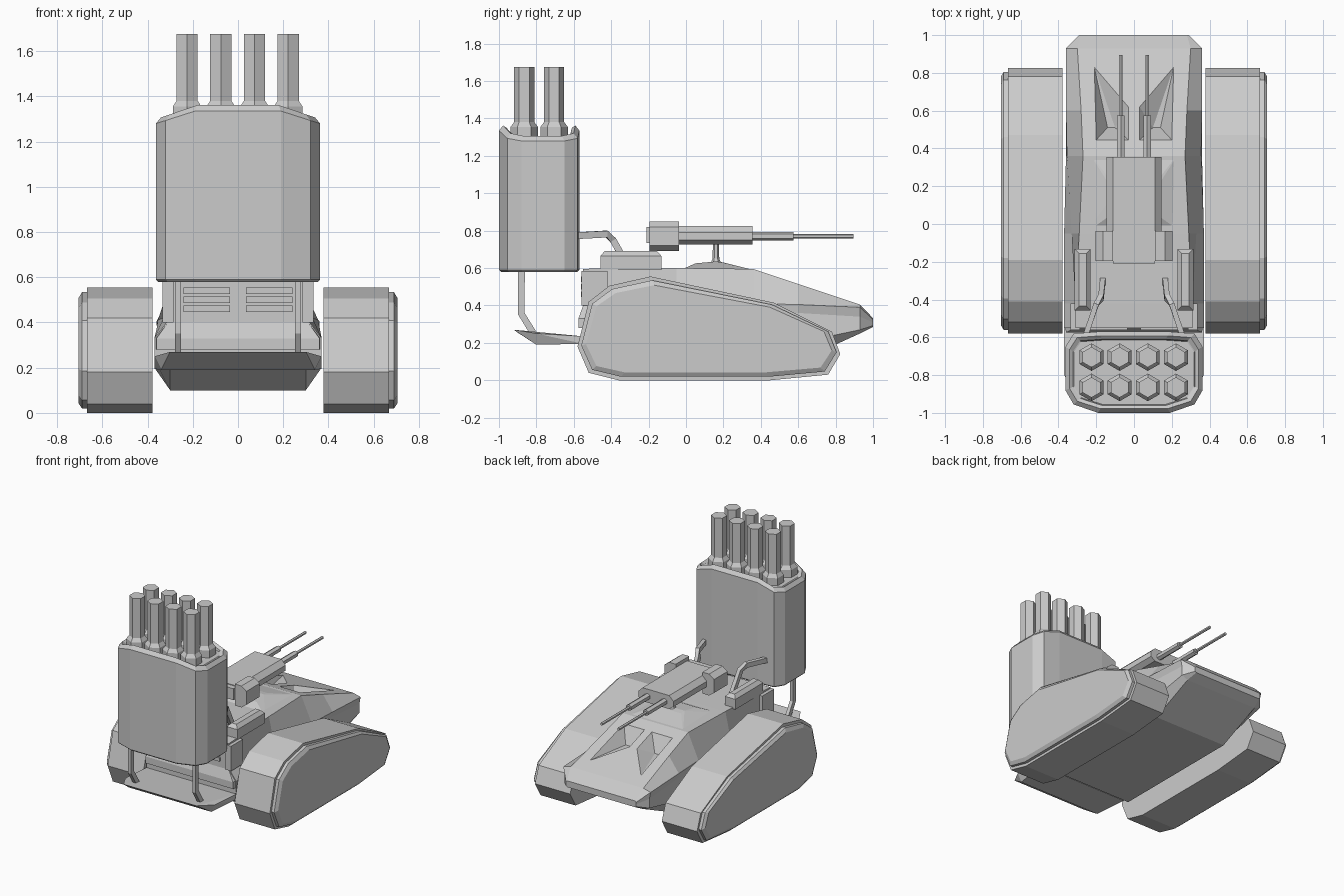
import bpy, bmesh, math
from mathutils import Vector

if "Cube" in bpy.data.objects:
    bpy.data.objects.remove(bpy.data.objects["Cube"])


def finish(name, bm):
    bmesh.ops.recalc_face_normals(bm, faces=bm.faces)
    me = bpy.data.meshes.new(name)
    bm.to_mesh(me)
    bm.free()
    ob = bpy.data.objects.new(name, me)
    bpy.context.collection.objects.link(ob)
    return ob


def mirror_x(ob):
    ob.modifiers.new("mirror", 'MIRROR').use_axis = (True, False, False)
    return ob


def loft(name, rings):
    """Skin a list of equal-length rings and cap both ends."""
    bm = bmesh.new()
    vs = [[bm.verts.new(p) for p in r] for r in rings]
    n = len(rings[0])
    for a, b in zip(vs, vs[1:]):
        for i in range(n):
            bm.faces.new((a[i], a[(i + 1) % n], b[(i + 1) % n], b[i]))
    bm.faces.new(vs[0])
    bm.faces.new(vs[-1])
    return finish(name, bm)


def convex(name, pts):
    bm = bmesh.new()
    for p in pts:
        bm.verts.new(p)
    bmesh.ops.convex_hull(bm, input=bm.verts[:])
    return finish(name, bm)


def box(name, x0, x1, y0, y1, z0, z1):
    return convex(name, [(x, y, z) for x in (x0, x1) for y in (y0, y1) for z in (z0, z1)])


def turned(name, origin, axis, steps, sides=6):
    """Stacked polygon rings (distance, radius) along z or y."""
    rings = []
    for d, r in steps:
        ring = []
        for k in range(sides):
            a = math.pi / 2 + 2 * math.pi * k / sides
            c, s = r * math.cos(a), r * math.sin(a)
            ring.append(Vector(origin) + Vector((c, s, d) if axis == 'z' else (c, d, s)))
        rings.append(ring)
    return loft(name, rings)


def rod(name, pts, hx, hy):
    """Bent strut with a rectangular section, following a path."""
    bm_pts = [Vector(p) for p in pts]
    rings = []
    for i, p in enumerate(bm_pts):
        t = (bm_pts[min(i + 1, len(pts) - 1)] - bm_pts[max(i - 1, 0)]).normalized()
        n = t.cross(Vector((1, 0, 0))).normalized()
        u = n.cross(t).normalized()
        rings.append([p + u * a * hx + n * b * hy for a, b in ((-1, -1), (1, -1), (1, 1), (-1, 1))])
    return mirror_x(loft(name, rings))


# Tracks with bevelled outer side plates
track = [(-.58, .18), (-.52, .04), (-.36, 0), (.45, 0), (.76, .03), (.825, .14),
         (.78, .26), (.47, .415), (-.19, .555), (-.41, .505), (-.52, .42)]


def track_ring(x, inset):
    cy, cz = .12, .265
    return [(x, cy + (y - cy) * (1 - inset / .7), cz + (z - cz) * (1 - inset / .28)) for y, z in track]


mirror_x(loft("track", [track_ring(.378, 0), track_ring(.668, 0)]))
mirror_x(loft("track_side_plate", [track_ring(.66, .02), track_ring(.69, .02), track_ring(.705, .045)]))

# Hull: cross-sections from front to back, half outline from bottom to top
sections = [
    (-.55, [(.30, .20), (.37, .24), (.37, .33), (.31, .41), (.31, .595)]),
    (-.42, [(.30, .10), (.37, .20), (.37, .33), (.31, .41), (.31, .60)]),
    (-.05, [(.30, .10), (.37, .20), (.37, .33), (.33, .42), (.29, .60)]),
    (.36, [(.30, .10), (.36, .20), (.36, .37), (.355, .41), (.27, .595)]),
    (.60, [(.30, .10), (.36, .20), (.345, .36), (.36, .405), (.28, .515)]),
    (.93, [(.30, .25), (.35, .27), (.35, .34), (.36, .39), (.30, .405)]),
    (1.0, [(.28, .285), (.29, .292), (.29, .31), (.29, .325), (.28, .332)]),
]
hull = loft("hull", [[(x, y, z) for x, z in h] + [(-x, y, z) for x, z in reversed(h)] for y, h in sections])

# Sunken intakes in the sloping rear deck
rim = [(.03, .445), (.20, .445), (.21, .83), (.03, .62)]
pts = [(x, y, .595 - (y - .36) / 3 + d) for x, y in rim for d in (0, .1)]
cutter = mirror_x(convex("intake_cutter", pts + [(.10, .51, .45), (.14, .51, .45)]))
cutter.hide_render = True
cutter.hide_viewport = True
cut = hull.modifiers.new("intakes", 'BOOLEAN')
cut.operation, cut.solver, cut.object = 'DIFFERENCE', 'EXACT', cutter

# Front apron, lower lip, cheeks and grille slats
convex("front_apron", [(s * x, y, z) for s in (-1, 1) for x, y, z in
       [(.30, -.92, .27), (.30, -.90, .255), (.37, -.80, .25), (.34, -.80, .19),
        (.37, -.55, .235), (.37, -.55, .195)]])
convex("front_lip", [(s * x, y, z) for s in (-1, 1) for x, y, z in
       [(.36, -.575, .28), (.36, -.575, .33), (.31, -.55, .40), (.37, -.50, .28), (.37, -.50, .33)]])
mirror_x(box("front_cheek", .285, .335, -.56, -.42, .40, .585))
for z in (.46, .50, .54):
    mirror_x(box("grille_slat", .035, .24, -.562, -.54, z - .014, z + .014))

# Deck boxes with tapered lids
mirror_x(loft("deck_box", [[(.272 + sx * w, -.295 + sy * d, z) for sx, sy in
              ((-1, -1), (1, -1), (1, 1), (-1, 1))]
              for w, d, z in ((.043, .163, .59), (.043, .163, .665), (.02, .14, .69))]))

# Gun mount: raised deck wedge and post
convex("gun_mount_base", [(s * x, y, z) for s in (-1, 1) for x, y, z in
       [(.26, -.05, .58), (.24, .38, .585), (.12, .05, .625), (.10, .16, .635), (.10, .2, .63)]])
turned("gun_mount_post", (0, .16, 0), 'z', [(.61, .035), (.65, .018), (.74, .016)])

# Gun body, side pods and twin barrels
loft("gun_body", [[(s * x, y, z) for s, x, z in
     ((1, .11, .725), (1, .145, .75), (1, .145, .79), (1, .11, .825),
      (-1, .11, .825), (-1, .145, .79), (-1, .145, .75), (-1, .11, .725))]
     for y in (-.17, .355)])
box("gun_rear_plate", -.11, .11, -.21, -.16, .735, .82)
mirror_x(loft("gun_side_pod", [[(x, -.115 + dy, z) for dy, z in
         ((-.08, .69), (.078, .69), (.078, .85), (-.08, .85))] if x < .18 else
         [(x, -.115 + dy, z) for dy, z in ((-.08, .72), (.078, .72), (.078, .82), (-.08, .82))]
         for x in (.11, .165, .205)]))
mirror_x(turned("gun_barrel", (.07, 0, .77), 'y',
                [(.34, .024), (.575, .024), (.575, .011), (.895, .011)]))

# Launcher pod: faceted shell with a dipped rim and recessed top
half = [(.19, -1.0), (.32, -.955), (.363, -.88), (.363, -.65), (.32, -.58), (.19, -.57)]
plan = half + [(-x, y) for x, y in reversed(half)]


def rim_z(x, top):
    return top - max(0, abs(x) - .19) * .32


def pod_ring(scale, zf):
    k = 1 - scale / .215
    return [(x * (1 - scale / .363), -.785 + (y + .785) * k, zf(x)) for x, y in plan]


loft("launcher_pod", [pod_ring(.01, lambda x: .58), pod_ring(0, lambda x: .59),
                      pod_ring(0, lambda x: rim_z(x, 1.335)), pod_ring(.022, lambda x: rim_z(x, 1.362)),
                      pod_ring(.04, lambda x: rim_z(x, 1.35)), pod_ring(.045, lambda x: 1.30)])

# Eight hexagonal launch tubes with flared collars
for i in range(4):
    for y in (-.865, -.705):
        turned("launch_tube", (-.225 + i * .149, y, 0), 'z',
               [(1.28, .073), (1.355, .073), (1.38, .054), (1.675, .054)])

# Pod supports: front legs and rear arms
rod("front_support_leg", [(.265, -.88, .60), (.265, -.88, .355), (.265, -.80, .225)], .013, .018)
rod("rear_support_arm", [(.26, -.60, .772), (.20, -.425, .782), (.175, -.39, .75), (.165, -.30, .59)], .014, .018)
